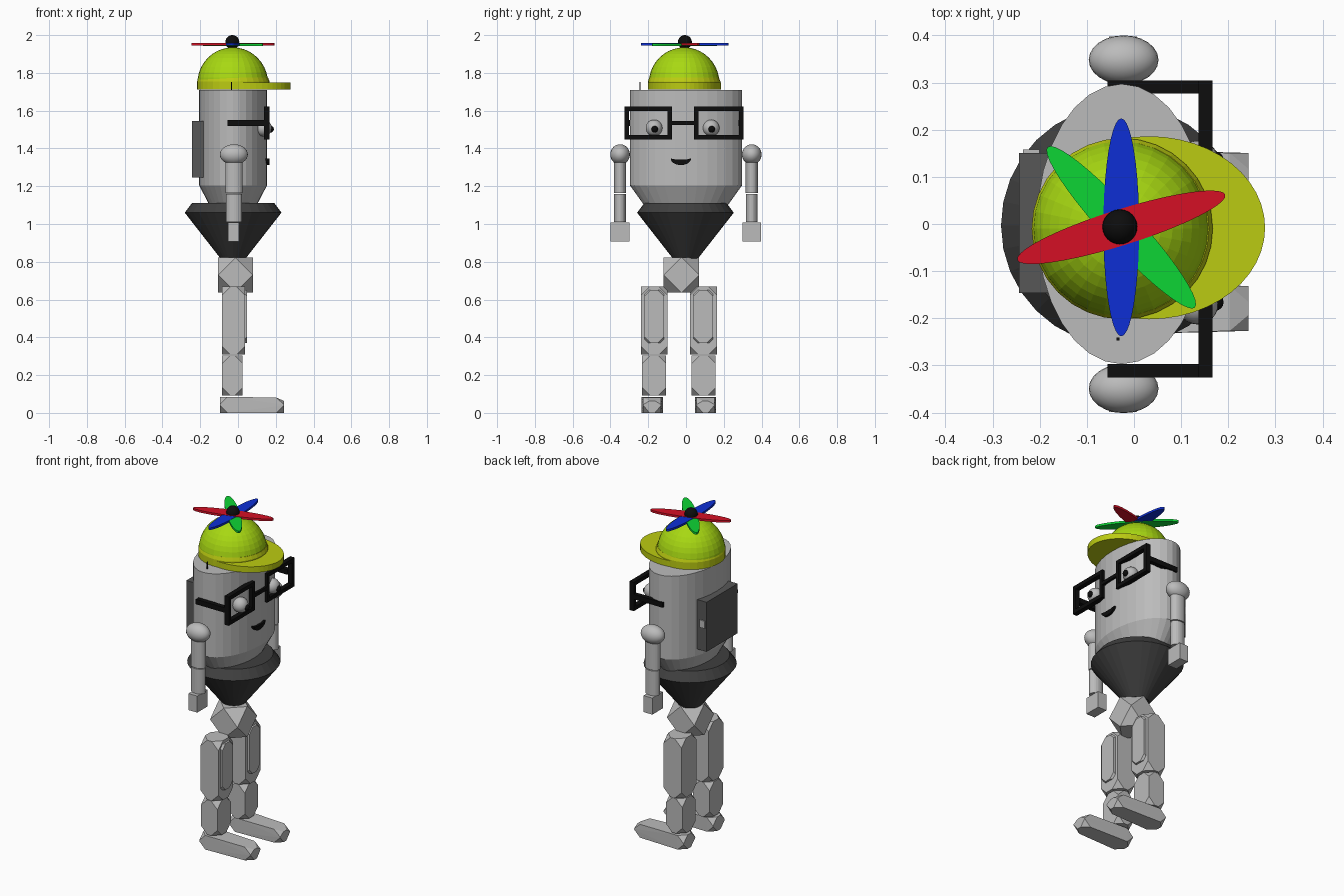
import bpy, bmesh, math
from mathutils import Matrix, Vector

if "Cube" in bpy.data.objects:
    bpy.data.objects.remove(bpy.data.objects["Cube"])


def mat(name, r, g, b):
    m = bpy.data.materials.new(name)
    m.diffuse_color = (r, g, b, 1)
    m.use_nodes = True
    m.node_tree.nodes["Principled BSDF"].inputs["Base Color"].default_value = m.diffuse_color
    return m


GREY = mat("light grey", 0.5, 0.5, 0.5)
DARK = mat("dark trousers", 0.05, 0.05, 0.05)
PACK = mat("pack grey", 0.095, 0.095, 0.095)
LIME = mat("lime", 0.39, 0.69, 0.006)
YELLOW = mat("yellow", 0.5, 0.6, 0.006)
RED = mat("red", 0.66, 0.005, 0.018)
GREEN = mat("green", 0.004, 0.66, 0.035)
BLUE = mat("blue", 0.004, 0.028, 0.66)
BLACK = mat("black", 0.004, 0.004, 0.004)


def finish(bm, name, m):
    bmesh.ops.recalc_face_normals(bm, faces=bm.faces)
    me = bpy.data.meshes.new(name)
    bm.to_mesh(me)
    bm.free()
    me.materials.append(m)
    ob = bpy.data.objects.new(name, me)
    bpy.context.collection.objects.link(ob)
    return ob


def box(name, m, x0, x1, y0, y1, z0, z1):
    bm = bmesh.new()
    bmesh.ops.create_cube(bm, size=1)
    bmesh.ops.scale(bm, vec=(x1 - x0, y1 - y0, z1 - z0), verts=bm.verts)
    bmesh.ops.translate(bm, vec=((x0 + x1) / 2, (y0 + y1) / 2, (z0 + z1) / 2), verts=bm.verts)
    return finish(bm, name, m)


def ball(name, m, c, r, seg=24, rings=14):
    bm = bmesh.new()
    bmesh.ops.create_uvsphere(bm, u_segments=seg, v_segments=rings, radius=1)
    bmesh.ops.scale(bm, vec=r, verts=bm.verts)
    bmesh.ops.translate(bm, vec=c, verts=bm.verts)
    ob = finish(bm, name, m)
    ob.data.shade_smooth()
    return ob


def stack(name, m, cx, cy, rings, seg=32):
    """Closed solid from elliptical rings (rx, ry, z)."""
    bm = bmesh.new()
    loops = []
    for rx, ry, z in rings:
        loops.append([bm.verts.new((cx + rx * math.cos(2 * math.pi * i / seg),
                                    cy + ry * math.sin(2 * math.pi * i / seg), z))
                      for i in range(seg)])
    for a, b in zip(loops, loops[1:]):
        for i in range(seg):
            j = (i + 1) % seg
            bm.faces.new((a[i], a[j], b[j], b[i]))
    bm.faces.new(loops[0])
    bm.faces.new(loops[-1])
    return finish(bm, name, m)


def gem(name, m, c, h, d, toe=False):
    """Box with half sizes h whose corners are cut off by d."""
    bm = bmesh.new()
    for sx in (-1, 1):
        for sy in (-1, 1):
            for sz in (-1, 1):
                for k in range(3):
                    p = [h[i] - (d if i == k else 0) for i in range(3)]
                    x, y, z = sx * p[0], sy * p[1], sz * p[2]
                    if toe and sx > 0:          # lower, narrower toe end
                        y *= 0.85
                        if sz > 0:
                            z = z * 0.5 if k != 0 else z * 0.9
                    bm.verts.new((c[0] + x, c[1] + y, c[2] + z))
    bmesh.ops.remove_doubles(bm, verts=bm.verts, dist=0.0005)
    bmesh.ops.convex_hull(bm, input=bm.verts)
    bmesh.ops.dissolve_limit(bm, angle_limit=0.02, verts=bm.verts, edges=bm.edges)
    return finish(bm, name, m)


CX = -0.026

# Head and body in one oval cylinder, tapering into the trousers
stack("body", GREY, CX, 0, [(0.12, 0.215, 1.09), (0.18, 0.297, 1.205), (0.18, 0.297, 1.71)])
stack("trousers", DARK, CX, -0.003, [(0.066, 0.066, 0.817), (0.256, 0.256, 1.06), (0.217, 0.217, 1.112)])

# Backpack with side latch
box("backpack", PACK, -0.244, -0.178, -0.146, 0.151, 1.245, 1.545)
box("backpack_latch", GREY, -0.235, -0.2, 0.14, 0.158, 1.385, 1.43)

# Cap: band, brim, dome
HX, HY = -0.025, -0.01
stack("cap_band", YELLOW, HX, HY, [(0.192, 0.192, 1.712), (0.192, 0.192, 1.755), (0.184, 0.184, 1.775)])
stack("cap_brim", YELLOW, 0.032, -0.008, [(0.246, 0.194, 1.712), (0.246, 0.194, 1.748)], 48)
dome = [(0.187 * math.cos(t), 0.187 * math.cos(t), 1.745 + 0.19 * math.sin(t))
        for t in [math.pi / 2 * i / 10 for i in range(10)]]
stack("cap_dome", LIME, HX - 0.003, HY, dome + [(0.004, 0.004, 1.935)])

# Propeller
for i, (n, m, ang) in enumerate((("green", GREEN, 132.5), ("blue", BLUE, 90), ("red", RED, 17.4))):
    z = 0.0015 * i
    blade = stack(n + "_blade", m, 0, 0, [(0.231, 0.038, 1.943 + z), (0.231, 0.038, 1.956 + z)], 40)
    blade.data.transform(Matrix.Translation((-0.027, -0.007, 0)) @ Matrix.Rotation(math.radians(ang), 4, 'Z'))
ball("propeller_hub", BLACK, (-0.03, -0.006, 1.963), (0.037, 0.037, 0.037))
box("hair", BLACK, -0.037, -0.031, -0.247, -0.241, 1.70, 1.752)

# Glasses: two square frames, bridge and temples
T = 0.023
for side, y0, y1 in (("left", -0.325, -0.075), ("right", 0.043, 0.304)):
    n = side + "_frame_"
    box(n + "top", BLACK, 0.137, 0.166, y0, y1, 1.622 - T, 1.622)
    box(n + "bottom", BLACK, 0.137, 0.166, y0, y1, 1.448, 1.448 + T)
    box(n + "side_a", BLACK, 0.137, 0.166, y0, y0 + T, 1.448 + T, 1.622 - T)
    box(n + "side_b", BLACK, 0.137, 0.166, y1 - T, y1, 1.448 + T, 1.622 - T)
box("glasses_bridge", BLACK, 0.137, 0.166, -0.075, 0.043, 1.525, 1.546)
box("left_temple", BLACK, -0.056, 0.137, -0.325, -0.297, 1.52, 1.55)
box("right_temple", BLACK, -0.056, 0.137, 0.277, 0.304, 1.52, 1.55)

# Eyes
for side, y in (("left", -0.169), ("right", 0.133)):
    ball(side + "_eye", GREY, (0.135, y, 1.508), (0.044, 0.044, 0.044))
    ball(side + "_pupil", BLACK, (0.172, y + 0.003, 1.502), (0.018, 0.018, 0.018), 16, 10)

# Mouth: a half disc with a slightly dipped top edge
bm = bmesh.new()
arc = [(0.054 * math.cos(math.pi * i / 12), -0.035 * math.sin(math.pi * i / 12)) for i in range(13)]
rim = arc + [(-0.025, -0.006), (0.025, -0.006)]
face = bm.faces.new([bm.verts.new((0.14, -0.027 + a, 1.347 + b)) for a, b in rim])
ext = bmesh.ops.extrude_face_region(bm, geom=[face], use_keep_orig=True)
bmesh.ops.translate(bm, vec=(0.026, 0, 0), verts=[v for v in ext["geom"] if isinstance(v, bmesh.types.BMVert)])
finish(bm, "mouth", BLACK)

# Arms
for side, y in (("left", -0.349), ("right", 0.348)):
    ball(side + "_shoulder", GREY, (-0.022, y, 1.368), (0.074, 0.052, 0.054))
    stack(side + "_upper_arm", GREY, -0.021, y, [(0.046, 0.032, 1.165), (0.046, 0.032, 1.36)], 24)
    stack(side + "_forearm", GREY, -0.021, y, [(0.043, 0.031, 1.01), (0.043, 0.031, 1.16)], 24)
    box(side + "_hand", GREY, -0.053, 0.006, y - 0.05, y + 0.05, 0.908, 1.008)

# Hips and legs from corner-cut blocks
gem("hips", GREY, (-0.013, -0.024, 0.73), (0.092, 0.094, 0.092), 0.092)
for side, s in (("left", -1), ("right", 1)):
    mid = -0.038
    gem(side + "_thigh", GREY, (-0.024, mid + s * 0.13, 0.488), (0.06, 0.071, 0.18), 0.045)
    gem(side + "_thigh_plate", GREY, (0.014, mid + s * 0.13, 0.51), (0.034, 0.052, 0.14), 0.033 if s else 0)
    gem(side + "_shin", GREY, (-0.03, mid + s * 0.131, 0.198), (0.055, 0.064, 0.105), 0.042)
    gem(side + "_foot", GREY, (0.074, mid + s * 0.141, 0.0425), (0.169, 0.056, 0.0425), 0.04, toe=True)
